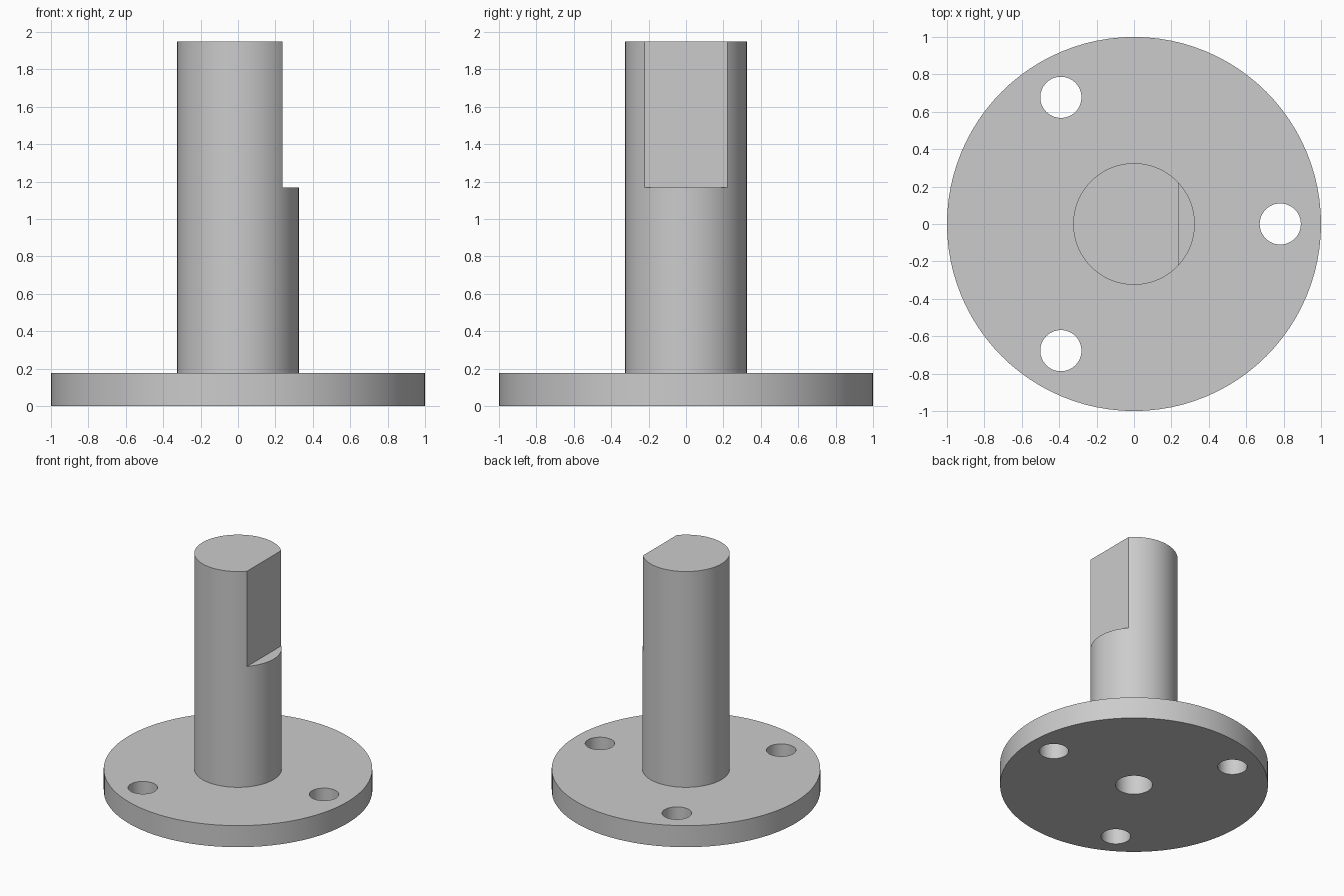
import bpy, bmesh, math
from mathutils import Matrix

if "Cube" in bpy.data.objects:
    bpy.data.objects.remove(bpy.data.objects["Cube"])

SEG = 96
steel = bpy.data.materials.new("plain grey")
steel.diffuse_color = (0.6, 0.6, 0.6, 1)
steel.use_nodes = True
steel.node_tree.nodes["Principled BSDF"].inputs["Base Color"].default_value = steel.diffuse_color


def add_object(name, bm):
    bmesh.ops.recalc_face_normals(bm, faces=bm.faces)
    mesh = bpy.data.meshes.new(name)
    bm.to_mesh(mesh)
    bm.free()
    mesh.materials.append(steel)
    obj = bpy.data.objects.new(name, mesh)
    bpy.context.collection.objects.link(obj)
    return obj


def lathe(name, profile):
    bm = bmesh.new()
    verts = [bm.verts.new((r, 0, z)) for r, z in profile]
    edges = [bm.edges.new(pair) for pair in zip(verts, verts[1:])]
    bmesh.ops.spin(bm, geom=verts + edges, cent=(0, 0, 0), axis=(0, 0, 1),
                   angle=math.tau, steps=SEG)
    bmesh.ops.remove_doubles(bm, verts=bm.verts, dist=1e-4)
    return add_object(name, bm)


def cut(target, cutter):
    cutter.hide_render = True
    mod = target.modifiers.new("cut", 'BOOLEAN')
    mod.operation = 'DIFFERENCE'
    mod.solver = 'EXACT'
    mod.object = cutter
    bpy.context.view_layer.objects.active = target
    bpy.ops.object.modifier_apply(modifier=mod.name)
    bpy.data.objects.remove(cutter)


# Flange and shaft in one turned piece, with a blind bore from below
body = lathe("flanged_shaft", [
    (0, 0.8), (0.138, 0.8), (0.138, 0), (1, 0), (1, 0.177),
    (0.325, 0.177), (0.325, 1.95), (0, 1.95)])

# Three bolt holes through the flange
for i in range(3):
    a = i * math.tau / 3
    bm = bmesh.new()
    bmesh.ops.create_cone(
        bm, cap_ends=True, segments=48, radius1=0.11, radius2=0.11, depth=0.6,
        matrix=Matrix.Translation((0.782 * math.cos(a), 0.782 * math.sin(a), 0.1)))
    cut(body, add_object("bolt_hole_cutter", bm))

# Flat on the upper +x side of the shaft
bm = bmesh.new()
bmesh.ops.create_cube(bm, size=1, matrix=Matrix.Translation((0.738, 0, 1.667)))
bmesh.ops.scale(bm, vec=(1, 1, 2), space=Matrix.Translation((0, 0, -1.167)), verts=bm.verts)
cut(body, add_object("flat_cutter", bm))

# Smooth round walls, sharp rims
bpy.ops.object.select_all(action='DESELECT')
body.select_set(True)
bpy.context.view_layer.objects.active = body
bpy.ops.object.shade_smooth_by_angle(angle=math.radians(30))
